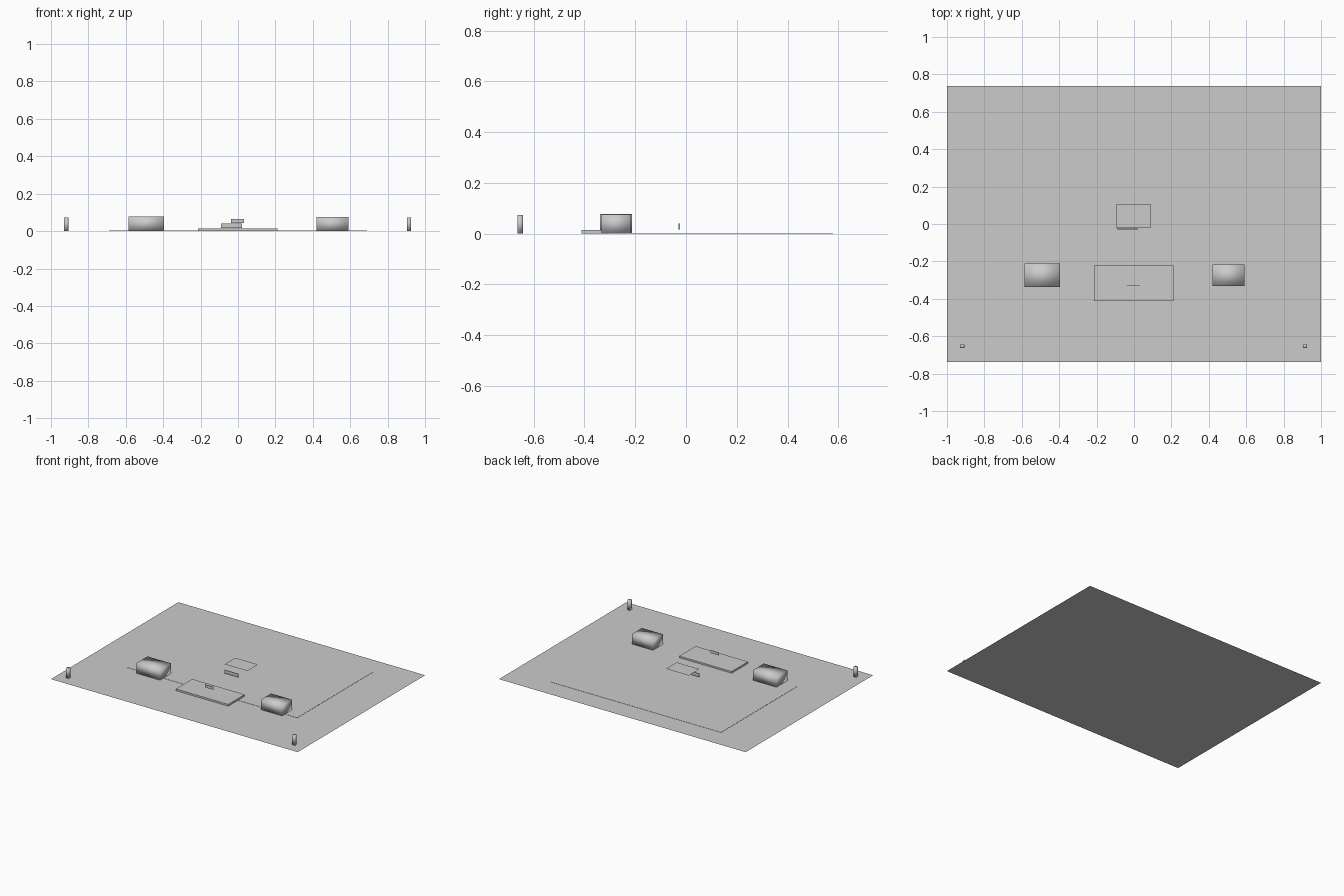
import bpy
import bmesh

if "Cube" in bpy.data.objects:
    bpy.data.objects.remove(bpy.data.objects["Cube"])

# One flat grey for everything
grey = bpy.data.materials.new("plain grey")
grey.diffuse_color = (0.6, 0.6, 0.6, 1.0)
grey.use_nodes = True
grey.node_tree.nodes["Principled BSDF"].inputs["Base Color"].default_value = grey.diffuse_color


def finish(name, bm, smooth=False):
    mesh = bpy.data.meshes.new(name)
    bm.to_mesh(mesh)
    bm.free()
    mesh.materials.append(grey)
    for face in mesh.polygons:
        face.use_smooth = smooth
    obj = bpy.data.objects.new(name, mesh)
    bpy.context.collection.objects.link(obj)
    return obj


def box(name, x, y, z, smooth=False):
    """Box from (low, high) ranges on each axis."""
    bm = bmesh.new()
    bmesh.ops.create_cube(bm, size=1)
    for v in bm.verts:
        for axis, (low, high) in enumerate((x, y, z)):
            v.co[axis] = low if v.co[axis] < 0 else high
    return finish(name, bm, smooth)


def sheet(name, x, y, z):
    """Flat sheet facing up."""
    bm = bmesh.new()
    corners = [(x[0], y[0]), (x[1], y[0]), (x[1], y[1]), (x[0], y[1])]
    bm.faces.new([bm.verts.new((a, b, z)) for a, b in corners])
    return finish(name, bm)


# Ground sheet and the very low yard pad lying on it
sheet("ground_sheet", (-1, 1), (-0.7375, 0.7375), 0)
box("yard_pad", (-0.69, 0.69), (-0.30, 0.58), (0.0005, 0.002))

# Front platform with a small upright sign above it
box("front_platform", (-0.215, 0.21), (-0.412, -0.222), (0.001, 0.014))
box("upright_sign", (-0.037, 0.032), (-0.332, -0.328), (0.043, 0.064))

# Two softly shaded blocks either side of the platform
box("left_block", (-0.585, -0.395), (-0.338, -0.212), (0.001, 0.077), True)
box("right_block", (0.42, 0.59), (-0.332, -0.217), (0.001, 0.076), True)

# Flat canopy with a thin panel hanging under its front edge
sheet("canopy", (-0.095, 0.09), (-0.02, 0.104), 0.077)
box("hanging_panel", (-0.09, 0.022), (-0.029, -0.024), (0.016, 0.04))

# Corner posts
for side, cx in (("left", -0.918), ("right", 0.915)):
    box(side + "_post", (cx - 0.011, cx + 0.011), (-0.664, -0.643),
        (0.001, 0.073), True)
